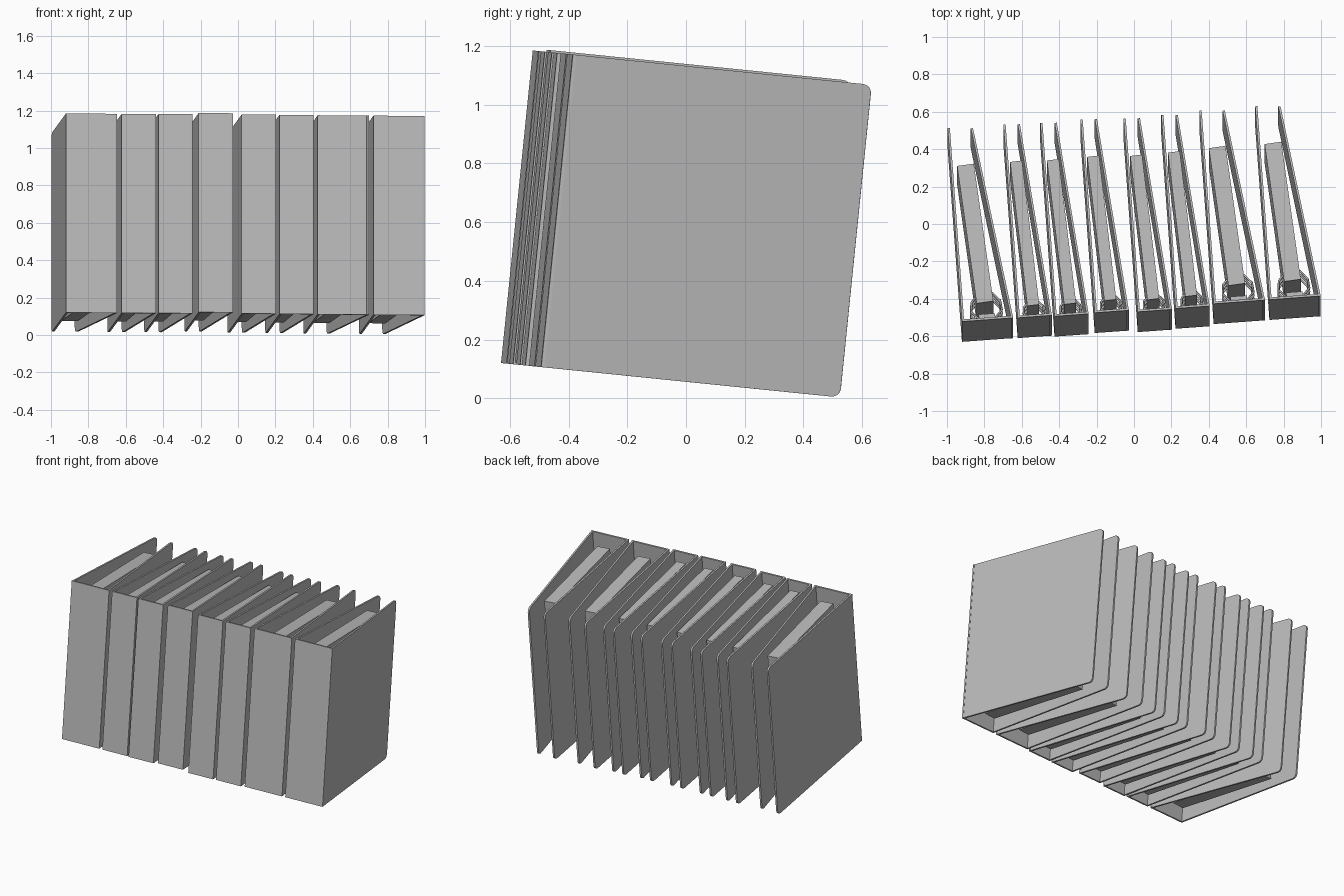
import bpy, bmesh, math
from mathutils import Matrix, Vector

cube = bpy.data.objects.get("Cube")
if cube:
    bpy.data.objects.remove(cube)

grey = bpy.data.materials.new("plain_grey")
grey.use_nodes = True
grey.diffuse_color = (0.5, 0.5, 0.5, 1)
grey.node_tree.nodes["Principled BSDF"].inputs["Base Color"].default_value = (0.5, 0.5, 0.5, 1)

HEIGHT, DEPTH, BOARD = 1.07, 1.045, 0.012
LEAN = Matrix.Rotation(math.radians(-5.8), 4, 'X') @ Matrix.Rotation(math.radians(4.2), 4, 'Z')


def add_object(name, mesh, matrix):
    obj = bpy.data.objects.new(name, mesh)
    bpy.context.scene.collection.objects.link(obj)
    mesh.materials.append(grey)
    obj.matrix_world = matrix
    return obj


def box(name, low, high, matrix, corner=0):
    """Box between two corners; corner rounds its back top and bottom edges."""
    low, high = Vector(low), Vector(high)
    bm = bmesh.new()
    bmesh.ops.create_cube(bm, size=1)
    for v in bm.verts:
        v.co = (low + high) / 2 + v.co * (high - low)
    if corner:
        edges = [e for e in bm.edges if all(v.co.y > high.y - 0.001 for v in e.verts)
                 and abs(e.verts[0].co.z - e.verts[1].co.z) < 0.001]
        bmesh.ops.bevel(bm, geom=edges, offset=corner, segments=4, profile=0.5, affect='EDGES')
    mesh = bpy.data.meshes.new(name)
    bm.to_mesh(mesh)
    bm.free()
    return add_object(name, mesh, matrix)


def ring(name, points, z, matrix):
    """Closed wire loop lying flat at height z."""
    curve = bpy.data.curves.new(name + "_path", 'CURVE')
    curve.dimensions = '3D'
    curve.bevel_depth = 0.006
    curve.bevel_resolution = 1
    spline = curve.splines.new('POLY')
    spline.points.add(len(points) - 1)
    for p, (x, y) in zip(spline.points, points):
        p.co = (x, y, z, 1)
    spline.use_cyclic_u = True
    path = bpy.data.objects.new(name + "_path", curve)
    mesh = bpy.data.meshes.new_from_object(path)
    bpy.data.objects.remove(path)
    mesh.materials.clear()
    add_object(name, mesh, matrix)


def binder(tag, width, location):
    base = Matrix.Translation(location) @ LEAN
    wide = width > 0.2
    inward = math.radians(7.7 if wide else 5.2)
    mid = width / 2

    # spine and covers
    box(tag + "_spine", (0, 0, 0), (width, BOARD, HEIGHT), base)
    box(tag + "_right_cover", (0, 0, 0), (BOARD, DEPTH, HEIGHT), base, 0.03)
    hinge = base @ Matrix.Translation((width, 0, 0)) @ Matrix.Rotation(inward, 4, 'Z')
    box(tag + "_left_cover", (-BOARD, 0, 0), (0, DEPTH, HEIGHT), hinge, 0.03)

    # paper block, turned halfway between the covers
    half = 0.045 if wide else 0.032
    turn = base @ Matrix.Translation((mid, 0, 0)) @ Matrix.Rotation(inward / 2, 4, 'Z')
    box(tag + "_paper", (-half, 0.36 * width, 0.04), (half, 0.845, HEIGHT - 0.04), turn)

    # ring mechanism: stepped rail and wire rings
    box(tag + "_rail_base", (mid - 0.3 * width, BOARD, 0.2),
        (mid + 0.3 * width, 0.09 * width, HEIGHT - 0.2), base)
    box(tag + "_rail_ridge", (mid - 0.16 * width, 0.09 * width, 0.23),
        (mid + 0.16 * width, 0.2 * width, HEIGHT - 0.23), base)
    loop = [(-0.16, 0.15), (0.16, 0.15), (0.3, 0.3), (0.28, 0.48),
            (0.14, 0.64), (-0.14, 0.64), (-0.28, 0.48), (-0.3, 0.3)]
    points = [(mid + x * width, y * width) for x, y in loop]
    for i, z in enumerate((0.34, HEIGHT / 2, HEIGHT - 0.34)):
        ring(f"{tag}_ring_{i + 1}", points, z, base)


# row of binders: spine corner x, y and width
ROW = [(-0.92, -0.63, 0.275), (-0.622, -0.61, 0.183), (-0.425, -0.602, 0.183),
       (-0.21, -0.583, 0.183), (0.02, -0.578, 0.183), (0.222, -0.56, 0.183),
       (0.426, -0.535, 0.275), (0.724, -0.513, 0.275)]
for n, (x, y, width) in enumerate(ROW):
    lift = 0.007 if n == 3 else 0
    binder(f"binder_{n + 1}", width, (x, y, 0.12 - 0.1 * (y + 0.63) + lift))
